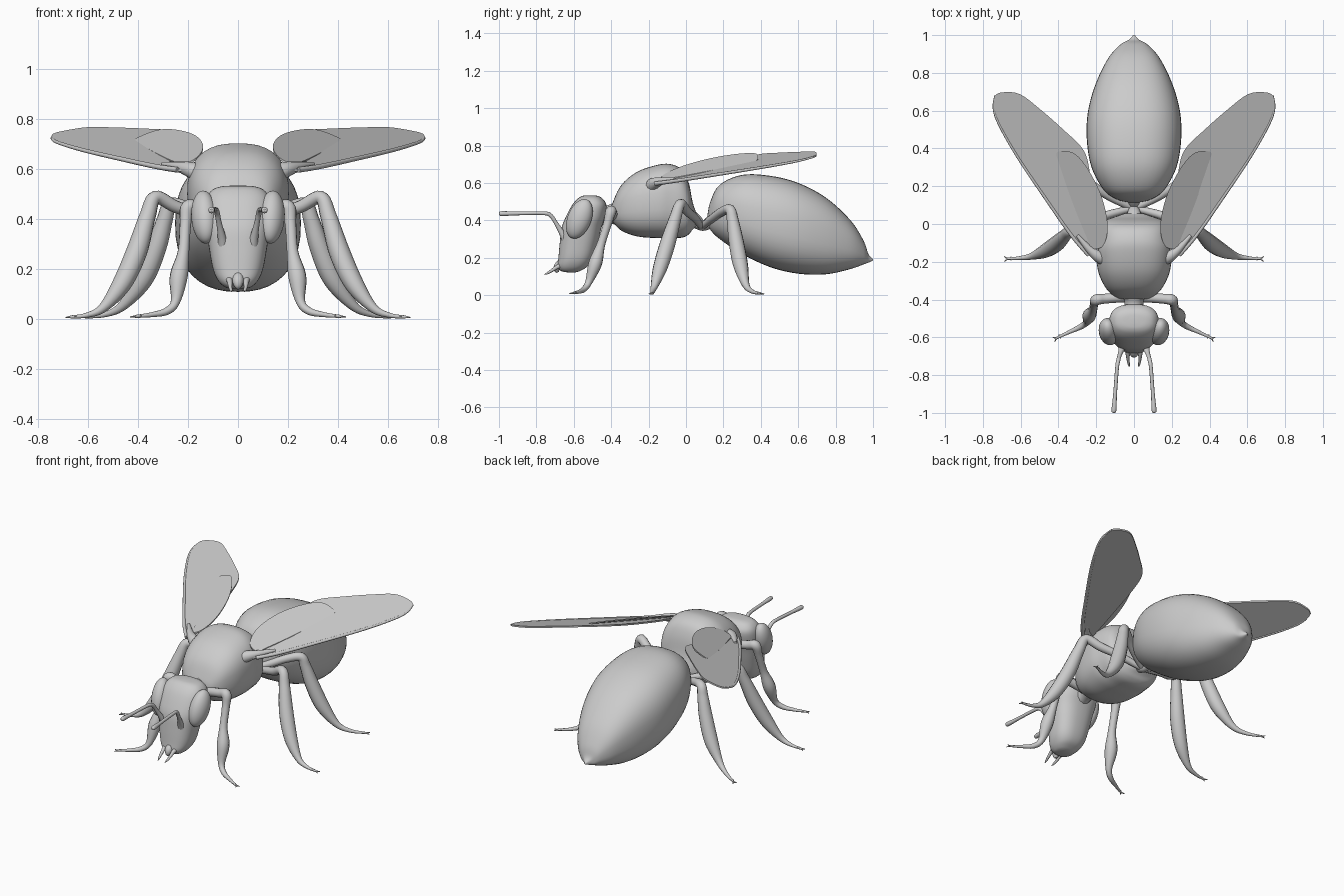
import bpy, bmesh, math
from mathutils import Vector

cube = bpy.data.objects.get("Cube")
if cube:
    bpy.data.objects.remove(cube, do_unlink=True)

grey = bpy.data.materials.new("plain grey")
grey.use_nodes = True
COLOUR = (0.6, 0.6, 0.6, 1)
grey.diffuse_color = COLOUR
shader = next(n for n in grey.node_tree.nodes if n.type == 'BSDF_PRINCIPLED')
shader.inputs["Base Color"].default_value = COLOUR
shader.inputs["Roughness"].default_value = 0.6


def smooth_path(rows, steps=5, closed=False):
    """Catmull-Rom interpolation through rows of any width."""
    rows = [Vector(r) for r in rows]
    n = len(rows)
    out = []
    for i in range(n if closed else n - 1):
        if closed:
            a, b, c, d = (rows[(i + k) % n] for k in (-1, 0, 1, 2))
        else:
            a, b, c, d = (rows[min(max(i + k, 0), n - 1)] for k in (-1, 0, 1, 2))
        for s in range(steps):
            t = s / steps
            out.append(b + (c - a) * (t / 2) + (a * 2 - b * 5 + c * 4 - d) * (t * t / 2)
                       + (b * 3 - a - c * 3 + d) * (t ** 3 / 2))
    return out if closed else out + [rows[-1]]


def finish(obj, angle=45):
    obj.data.materials.clear()
    obj.data.materials.append(grey)
    bpy.ops.object.select_all(action='DESELECT')
    obj.select_set(True)
    bpy.context.view_layer.objects.active = obj
    bpy.ops.object.shade_smooth_by_angle(angle=math.radians(angle))
    return obj


def mesh_object(name, bm, angle=45):
    bmesh.ops.recalc_face_normals(bm, faces=bm.faces)
    mesh = bpy.data.meshes.new(name)
    bm.to_mesh(mesh)
    bm.free()
    obj = bpy.data.objects.new(name, mesh)
    bpy.context.collection.objects.link(obj)
    return finish(obj, angle)


def loft(name, rows, upright=False, power=2.2, sides=40):
    """Rows: position on the axis, low edge, high edge, half width."""
    bm = bmesh.new()
    rings = []
    for pos, low, high, width in smooth_path(rows):
        ring = []
        for k in range(sides):
            a = math.tau * k / sides
            c, s = (math.copysign(abs(f(a)) ** (2 / power), f(a)) for f in (math.cos, math.sin))
            other = (low + high) / 2 + (high - low) / 2 * s
            ring.append(bm.verts.new((width * c, other, pos) if upright else (width * c, pos, other)))
        rings.append(ring)
    for r, q in zip(rings, rings[1:]):
        for k in range(sides):
            m = (k + 1) % sides
            bm.faces.new((r[k], r[m], q[m], q[k]))
    bm.faces.new(rings[0])
    bm.faces.new(rings[-1])
    return mesh_object(name, bm, 60)


def tube(name, rows, side=1, steps=6):
    """Rows: x, y, z, radius."""
    curve = bpy.data.curves.new(name, 'CURVE')
    curve.dimensions = '3D'
    curve.bevel_depth = 1
    curve.bevel_resolution = 4
    curve.use_fill_caps = True
    points = smooth_path(rows, steps)
    spline = curve.splines.new('POLY')
    spline.points.add(len(points) - 1)
    for p, (x, y, z, r) in zip(spline.points, points):
        p.co = (x * side, y, z, 1)
        p.radius = max(r, 0.001)
    obj = bpy.data.objects.new(name, curve)
    bpy.context.collection.objects.link(obj)
    bpy.ops.object.select_all(action='DESELECT')
    obj.select_set(True)
    bpy.context.view_layer.objects.active = obj
    bpy.ops.object.convert(target='MESH')
    return finish(bpy.context.view_layer.objects.active, 60)


def wing(name, outline, height, side, thick):
    """Thin slab on a tilted surface; height gives z from x and y."""
    bm = bmesh.new()
    face = bm.faces.new([bm.verts.new((side * x, y, height(x, y) - thick / 2))
                         for x, y in smooth_path(outline, 6, True)])
    top = bmesh.ops.extrude_face_region(bm, geom=[face])["geom"]
    verts = [v for v in top if isinstance(v, bmesh.types.BMVert)]
    bmesh.ops.translate(bm, verts=verts, vec=(0, 0, thick))
    return mesh_object(name, bm)


# Body
loft("abdomen", [(.115, .39, .43, .03), (.13, .35, .5, .09), (.18, .3, .59, .16),
                 (.3, .22, .643, .225), (.45, .15, .638, .25), (.6, .115, .6, .243),
                 (.75, .112, .52, .2), (.88, .14, .4, .135), (.95, .165, .29, .072),
                 (.975, .174, .22, .028), (1.0, .185, .193, .004)], power=2.45)
loft("thorax", [(-.4, .41, .46, .04), (-.39, .39, .5, .09), (-.345, .345, .59, .145),
                (-.26, .314, .66, .187), (-.15, .305, .697, .203), (-.08, .305, .7, .195),
                (-.02, .308, .67, .183), (.015, .325, .6, .16), (.035, .35, .5, .11),
                (.055, .37, .44, .05)], power=2.55)
tube("waist", [(0, 0, .42, .06), (0, .05, .395, .04), (0, .09, .37, .026),
               (0, .13, .39, .035), (0, .18, .42, .05)])
tube("neck", [(0, -.48, .43, .07), (0, -.42, .43, .05), (0, -.35, .44, .07)])

# Head
loft("head", [(.122, -.635, -.59, .03), (.13, -.67, -.565, .055), (.155, -.685, -.525, .08),
              (.2, -.682, -.497, .1), (.28, -.675, -.472, .115), (.36, -.665, -.452, .127),
              (.42, -.642, -.432, .133), (.48, -.61, -.425, .128), (.515, -.58, -.445, .105),
              (.53, -.555, -.47, .07), (.534, -.53, -.5, .02)], upright=True, power=2.5)
tube("upper_lip", [(0, -.66, .18, .02), (0, -.682, .155, .023), (0, -.69, .135, .017),
                   (0, -.685, .122, .006)])

LEGS = {
    "front_leg": [(.03, -.385, .42, .028), (.15, -.395, .44, .026), (.2, -.402, .447, .029),
                  (.21, -.42, .38, .023), (.218, -.455, .27, .023), (.237, -.485, .17, .036),
                  (.25, -.52, .07, .019), (.285, -.545, .032, .015), (.345, -.573, .018, .01),
                  (.41, -.604, .011, .006)],
    "middle_leg": [(.02, .08, .37, .018), (.15, .045, .415, .022), (.25, .005, .45, .025),
                   (.33, -.03, .487, .027), (.362, -.058, .41, .033), (.405, -.1, .27, .042),
                   (.465, -.14, .14, .038), (.54, -.17, .045, .019), (.605, -.18, .016, .01),
                   (.67, -.184, .009, .006)],
    "hind_leg": [(.02, .09, .37, .018), (.12, .14, .41, .022), (.2, .19, .445, .024),
                 (.27, .235, .458, .027), (.292, .25, .4, .032), (.325, .268, .29, .04),
                 (.38, .292, .16, .04), (.46, .32, .055, .02), (.53, .355, .019, .011),
                 (.61, .4, .009, .006)],
}
FOREWING = [(.19, -.18), (.24, -.165), (.33, -.06), (.46, .125), (.612, .35), (.71, .52), (.742, .61),
            (.735, .68), (.68, .698), (.6, .685), (.5, .61), (.38, .505), (.27, .395),
            (.235, .28), (.215, .1), (.195, -.08)]
HINDWING = [(.225, -.125), (.175, -.125), (.145, -.07), (.142, .02), (.17, .14), (.22, .25),
            (.28, .34), (.33, .38), (.39, .385), (.41, .37), (.395, .31), (.32, .1), (.255, -.06)]


def forewing_height(x, y):
    # The surface curls up towards the trailing edge
    inward = .56 * (y + .17) - .83 * (x - .2)
    return .6 - .121 * (x - .2) + .238 * (y + .17) + .35 * max(inward, 0) ** 2


def hindwing_height(x, y):
    return .622 - .4 * (x - .23) + .35 * (y + .1)


for side, label in ((1, "left"), (-1, "right")):
    # Eyes
    bm = bmesh.new()
    bmesh.ops.create_uvsphere(bm, u_segments=32, v_segments=20, radius=1)
    eye = mesh_object(label + "_eye", bm)
    eye.scale = (.052, .064, .111)
    eye.rotation_euler = (-.38, 0, -side * .2)
    eye.location = (side * .134, -.57, .408)

    # Feelers and jaws
    tube(label + "_feeler", [(.06, -.645, .3, .022), (.066, -.665, .335, .016),
                             (.076, -.695, .385, .011), (.084, -.725, .427, .011),
                             (.09, -.765, .438, .01), (.1, -.9, .437, .01),
                             (.106, -.985, .436, .013), (.107, -1.0, .436, .005)], side)
    tube(label + "_jaw", [(.036, -.655, .165, .016), (.033, -.69, .15, .011),
                          (.031, -.72, .13, .008), (.027, -.745, .115, .005),
                          (.024, -.758, .111, .001)], side)

    # Legs with small claws
    for name, path in LEGS.items():
        tube(f"{label}_{name}", path, side)
        toe = Vector(path[-1][:3])
        out = (toe - Vector(path[-2][:3])).normalized()
        across = out.cross(Vector((0, 0, 1))).normalized()
        for k in (-1, 1):
            for back, size in ((0, .022), (.03, .016)):
                base = toe - out * back
                tip = base + out * size * .8 + across * k * size * .6
                tube(f"{label}_{name}_claw", [(*base, .005), (*tip, .002)], side, 2)

    # Wings
    wing(label + "_forewing", FOREWING, forewing_height, side, .01)
    wing(label + "_hindwing", HINDWING, hindwing_height, side, .008)
    tube(label + "_wing_root", [(.14, -.19, .575, .04), (.19, -.17, .597, .032),
                                (.24, -.13, .61, .02), (.3, -.06, .62, .009)], side)
    tube(label + "_wing_edge", [(x, y, forewing_height(x, y), .011 - .001 * i)
                                for i, (x, y) in enumerate(FOREWING[1:8])], side)
